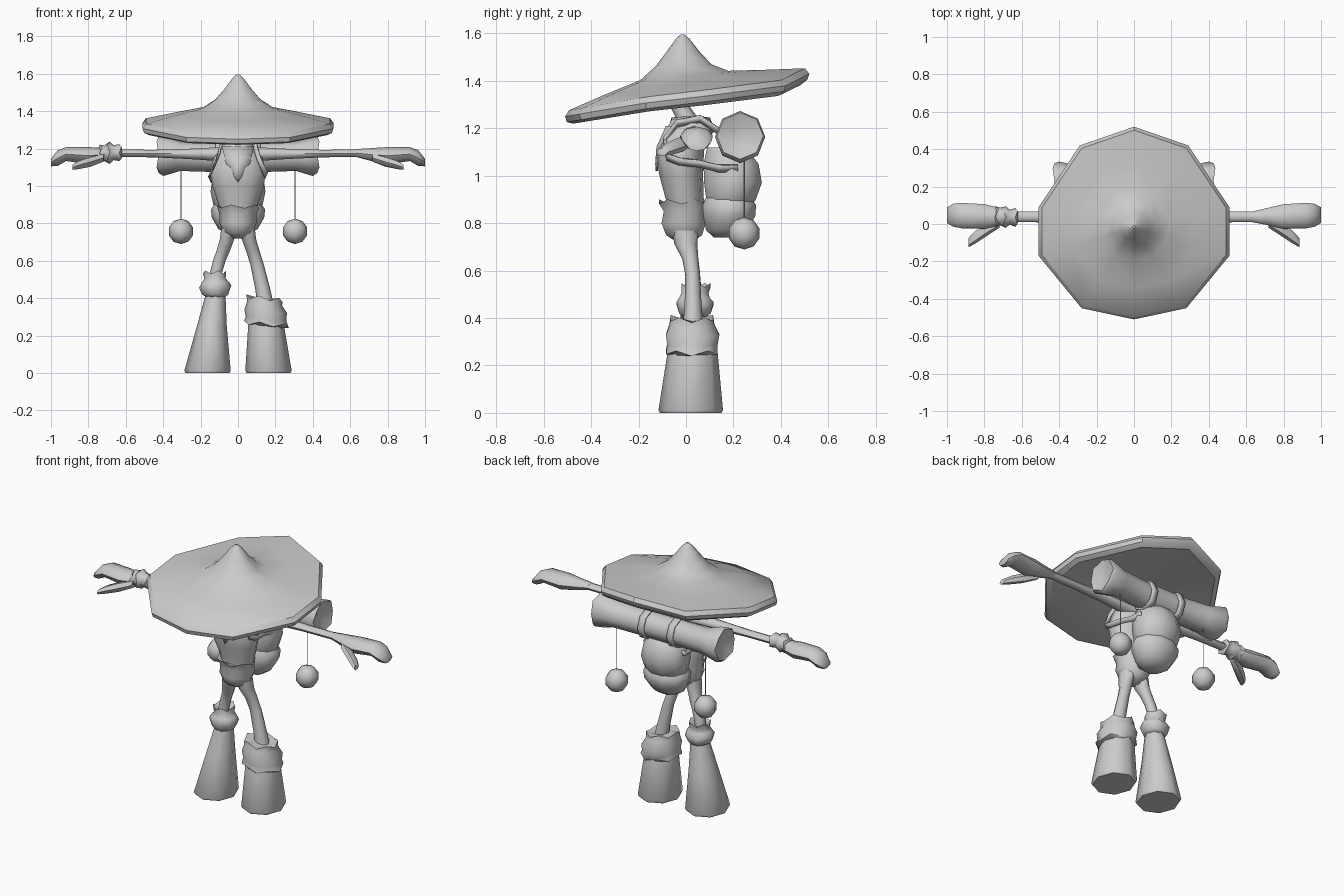
import bpy, bmesh, math
from mathutils import Vector

grey = bpy.data.materials.new("plain grey")
grey.diffuse_color = (0.6, 0.6, 0.6, 1)


def finish(name, bm, angle=45):
    bmesh.ops.recalc_face_normals(bm, faces=bm.faces)
    me = bpy.data.meshes.new(name)
    bm.to_mesh(me)
    bm.free()
    me.materials.append(grey)
    ob = bpy.data.objects.new(name, me)
    bpy.context.collection.objects.link(ob)
    bpy.ops.object.select_all(action='DESELECT')
    ob.select_set(True)
    bpy.context.view_layer.objects.active = ob
    bpy.ops.object.shade_smooth_by_angle(angle=math.radians(angle))
    return ob


def skin(bm, rows):
    """Bridge rows of points, cap both ends."""
    rows = [[bm.verts.new(p) for p in r] for r in rows]
    n = len(rows[0])
    for a, b in zip(rows, rows[1:]):
        for i in range(n):
            j = (i + 1) % n
            bm.faces.new((a[i], a[j], b[j], b[i]))
    bm.faces.new(rows[0])
    bm.faces.new(rows[-1])


def loft(name, axis, rings, n=8, sx=1, tilt=0):
    """Rings are (position, centre 1, centre 2, radius 1, radius 2, jag along axis)."""
    rows = []
    for r in rings:
        p, c1, c2, r1, r2 = r[:5]
        jag = r[5] if len(r) > 5 else 0
        row = []
        for i in range(n):
            t = 2 * math.pi * i / n
            q = p + jag * (i % 2) + tilt * math.cos(t)
            u, v = c1 + r1 * math.cos(t), c2 + r2 * math.sin(t)
            row.append((sx * u, v, q) if axis == 'z' else (sx * q, u, v))
        rows.append(row)
    bm = bmesh.new()
    skin(bm, rows)
    return finish(name, bm, 55)


def ribbon(name, pts, width, closed=False):
    """Flat strap following a path, widened along the given vector."""
    bm = bmesh.new()
    w = Vector(width) / 2
    pairs = [(bm.verts.new(Vector(p) - w), bm.verts.new(Vector(p) + w)) for p in pts]
    for a, b in zip(pairs, pairs[1:] + (pairs[:1] if closed else [])):
        bm.faces.new((a[0], a[1], b[1], b[0]))
    ob = finish(name, bm, 20)
    m = ob.modifiers.new("thickness", 'SOLIDIFY')
    m.thickness = 0.01
    m.offset = 0
    return ob


# Wide hat: one uneven ten-sided rim scaled into brim and crown
half = [(0, .52, 1.43), (.29, .42, 1.38), (.51, .09, 1.337), (.51, -.17, 1.307),
        (.28, -.45, 1.26), (0, -.51, 1.25)]
outline = half + [(-x, y, z) for x, y, z in half[-2:0:-1]]
hat_rows = []
# scale, height, share of the rim's tilt
for s, z, w in [(.05, 1.37, 0), (.35, 1.35, .25), (.93, 1.298, .9), (.985, 1.313, 1),
                (1, 1.337, 1), (.965, 1.362, .98), (.66, 1.393, .58), (.36, 1.422, .22),
                (.23, 1.465, .05), (.14, 1.52, 0), (.06, 1.575, 0), (.015, 1.596, 0)]:
    hat_rows.append([(x * s, y * s - .015 * (1 - s), z + w * (h - 1.337)) for x, y, h in outline])
bm = bmesh.new()
skin(bm, hat_rows)
finish("hat", bm, 35)

# Body
loft("neck", 'z', [(1.18, 0, .02, .06, .06), (1.25, 0, 0, .045, .045), (1.3, 0, -.03, .04, .04),
                   (1.37, 0, -.04, .035, .035)])
loft("torso", 'z', [(.82, 0, -.005, .09, .075), (.9, 0, -.005, .105, .08), (1.0, 0, -.02, .138, .092),
                    (1.08, 0, -.025, .15, .1), (1.15, 0, -.015, .13, .095),
                    (1.21, 0, .005, .085, .07), (1.235, 0, .01, .05, .05)], 12)
loft("belt_skirt", 'z', [(.72, 0, -.005, .035, .035), (.75, 0, -.008, .078, .08), (.8, 0, -.01, .098, .098),
                         (.85, 0, -.008, .1, .09), (.882, 0, -.018, .115, .1, .018),
                         (.875, 0, -.01, .09, .07)], 10)
loft("scarf", 'z', [(1.17, 0, .02, .08, .085, .02), (1.2, 0, .02, .1, .105, -.015),
                    (1.235, 0, .02, .08, .085, .01), (1.25, 0, .02, .045, .05)], 10)

# Pointed scarf flap lying on the chest
bm = bmesh.new()
flap = [(-.085, -.062, 1.21), (-.065, -.112, 1.12), (-.04, -.122, 1.1), (-.02, -.13, 1.05),
        (0, -.128, 1.02), (.02, -.13, 1.05), (.04, -.122, 1.1), (.065, -.112, 1.12),
        (.085, -.062, 1.21), (0, -.085, 1.21)]
vs = [bm.verts.new(p) for p in flap]
hub = bm.verts.new((0, -.125, 1.12))
for i in range(10):
    bm.faces.new((vs[i], vs[(i + 1) % 10], hub))
finish("scarf_flap", bm).modifiers.new("thickness", 'SOLIDIFY').thickness = 0.01

# Backpack: two stacked pouches
loft("backpack_upper", 'z', [(.85, 0, .18, .09, .08), (.9, 0, .19, .132, .11), (.97, 0, .198, .147, .128),
                             (1.05, 0, .19, .135, .122), (1.12, 0, .17, .1, .085)], 10)
loft("backpack_lower", 'z', [(.74, 0, .165, .06, .05), (.77, 0, .17, .105, .09), (.83, 0, .183, .14, .115),
                             (.875, 0, .183, .145, .118), (.91, 0, .18, .12, .1)], 10)

# Bedroll with flared, puckered ends
end = [(.15, .22, 1.155, .078, .08), (.31, .225, 1.16, .088, .08), (.40, .228, 1.163, .106, .11, .02),
       (.425, .228, 1.168, .098, .098, .01), (.41, .225, 1.17, .04, .04)]
loft("bedroll", 'x', [(-r[0], *r[1:5], *[-j for j in r[5:]]) for r in end[::-1]] + end, 8)

for s, side in ((1, "left"), (-1, "right")):
    # Straps round the bedroll and over the shoulders
    loop = [(s * .1, .22 + .084 * math.cos(t * math.pi / 4), 1.155 + .086 * math.sin(t * math.pi / 4))
            for t in range(8)]
    ribbon("bedroll_strap_" + side, loop, (.04, 0, 0), True)
    ribbon("shoulder_strap_" + side,
           [(s * .09, .15, 1.18), (s * .085, .06, 1.24), (s * .09, -.04, 1.22), (s * .11, -.09, 1.15),
            (s * .14, -.08, 1.08), (s * .15, -.03, 1.06), (s * .142, .06, 1.05), (s * .135, .14, 1.03),
            (s * .13, .22, 1.03)],
           (.015, 0, .028))

    # Hanging balls
    bm = bmesh.new()
    bmesh.ops.create_uvsphere(bm, u_segments=8, v_segments=5, radius=.068)
    bmesh.ops.translate(bm, verts=bm.verts, vec=(s * .305, .245, .757))
    finish("hanging_ball_" + side, bm)
    loft("ball_string_" + side, 'z', [(.81, .305, .245, .003, .003), (1.1, .305, .245, .003, .003)], 4, s)

    # Arm, mitten hand and thumb
    loft("arm_" + side, 'x', [(.03, .03, 1.17, .055, .05), (.12, .035, 1.17, .044, .036),
                              (.25, .038, 1.171, .034, .028), (.45, .038, 1.173, .029, .02),
                              (.66, .038, 1.175, .028, .02)], 8, s)
    loft("hand_" + side, 'x', [(.63, .038, 1.176, .028, .021), (.71, .04, 1.168, .045, .034),
                               (.8, .04, 1.162, .066, .046), (.92, .045, 1.17, .068, .037),
                               (.965, .047, 1.148, .062, .042), (1.0, .047, 1.125, .042, .02)], 8, s)
    loft("thumb_" + side, 'x', [(.72, .01, 1.15, .03, .024), (.79, -.03, 1.128, .036, .03),
                                (.85, -.072, 1.112, .034, .025), (.885, -.1, 1.1, .024, .016)], 6, s)

# Spiky wrist cuff on one glove
loft("wrist_cuff", 'x', [(.62, .035, 1.178, .025, .022), (.635, .035, 1.178, .05, .045, -.012),
                         (.665, .037, 1.178, .04, .04), (.685, .037, 1.178, .058, .06, .015),
                         (.715, .04, 1.175, .047, .042), (.74, .04, 1.174, .055, .047, -.015),
                         (.745, .04, 1.172, .035, .025)], 8, -1)

# Legs
loft("leg_left", 'z', [(.35, .15, .03, .045, .045), (.45, .132, .03, .04, .036), (.58, .102, .028, .036, .031),
                       (.65, .08, .018, .036, .034), (.71, .06, 0, .038, .048), (.77, .045, -.005, .045, .056)])
loft("leg_right", 'z', [(.4, .12, .035, .035, .035), (.52, .122, .032, .032, .033),
                        (.6, .1, .027, .034, .031), (.65, .08, .018, .036, .034),
                        (.71, .06, 0, .038, .048), (.77, .045, -.005, .045, .056)], 8, -1)

# Flared boots, one with a low wide tilted cuff and one with a high narrow cuff
loft("boot_left", 'z', [(0, .163, .02, .118, .13), (.012, .163, .02, .124, .136),
                        (.26, .15, .028, .095, .105), (.33, .15, .028, .08, .085)])
loft("boot_cuff_left", 'z', [(.25, .152, .025, .09, .1), (.25, .152, .025, .12, .114, .02),
                             (.29, .15, .027, .108, .112), (.33, .148, .028, .114, .118),
                             (.37, .142, .025, .094, .1), (.39, .142, .025, .096, .094, .02),
                             (.395, .142, .028, .05, .05)], 10, 1, -.01)
loft("boot_right", 'z', [(0, .163, .02, .118, .13), (.012, .163, .02, .124, .136),
                         (.25, .14, .03, .08, .09), (.42, .12, .035, .053, .055)], 8, -1)
loft("boot_cuff_right", 'z', [(.405, .12, .035, .05, .055), (.42, .122, .038, .07, .07),
                              (.455, .122, .038, .086, .082, .014), (.485, .12, .035, .072, .068),
                              (.505, .122, .038, .056, .06), (.53, .125, .042, .062, .065, .018),
                              (.515, .12, .035, .035, .038)], 10, -1)
